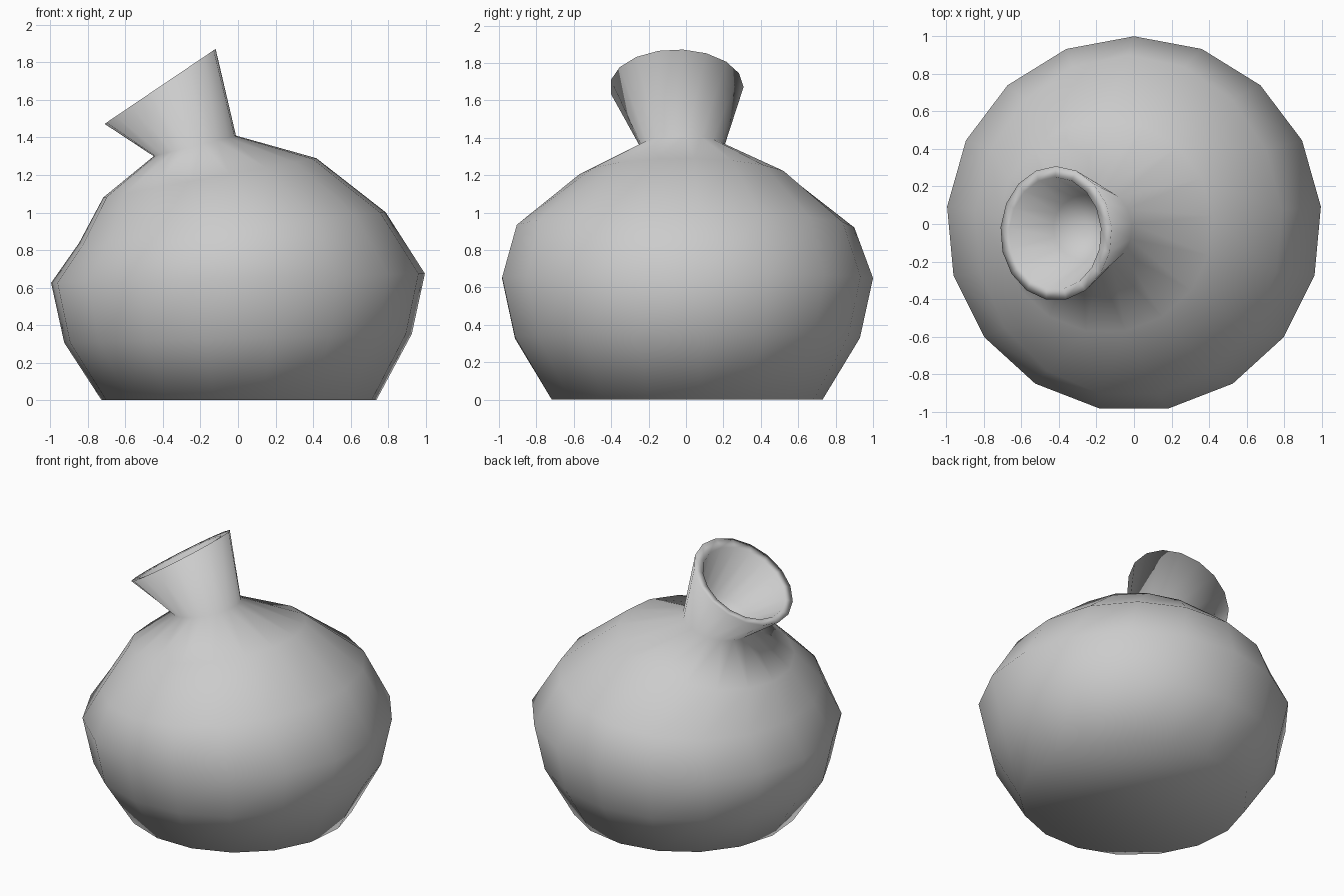
import bpy, bmesh
from math import cos, sin, pi

if "Cube" in bpy.data.objects:
    bpy.data.objects.remove(bpy.data.objects["Cube"])

SIDES = 17

# Rings from base up to the lip, then down inside the neck:
# centre x, y, z, radius x, radius y, slope of z along x
RINGS = [
    (0.005, 0.0, 0.0, 0.735, 0.73, 0.0),
    (0.0, 0.0, 0.33, 0.93, 0.93, 0.025),
    (0.0, 0.0, 0.65, 1.0, 1.0, 0.025),
    (-0.03, -0.01, 0.92, 0.82, 0.91, 0.10),
    (-0.15, -0.01, 1.185, 0.57, 0.57, 0.184),
    (-0.23, -0.02, 1.355, 0.22, 0.225, 0.25),
    (-0.415, -0.05, 1.672, 0.297, 0.358, 0.675),   # outer lip
    (-0.42, -0.05, 1.662, 0.245, 0.30, 0.67),      # inner lip
    (-0.26, -0.02, 1.42, 0.17, 0.175, 0.30),       # throat
]


def add_ring(bm, cx, cy, cz, rx, ry, slope):
    verts = []
    for k in range(SIDES):
        a = pi / 2 + 2 * pi * k / SIDES
        dx, dy = rx * cos(a), ry * sin(a)
        verts.append(bm.verts.new((cx + dx, cy + dy, cz + slope * dx)))
    return verts


# Pot with a crooked neck, lofted as one skin
bm = bmesh.new()
loops = [add_ring(bm, *r) for r in RINGS]
for low, high in zip(loops, loops[1:]):
    for i in range(SIDES):
        j = (i + 1) % SIDES
        bm.faces.new((low[i], low[j], high[j], high[i]))

# Flat base and the pit closing the throat
bm.faces.new(list(reversed(loops[0])))
pit = bm.verts.new((-0.23, -0.01, 1.33))
for i in range(SIDES):
    bm.faces.new((loops[-1][i], loops[-1][(i + 1) % SIDES], pit))

bmesh.ops.recalc_face_normals(bm, faces=bm.faces)
for f in bm.faces:
    f.smooth = True
mesh = bpy.data.meshes.new("pot")
bm.to_mesh(mesh)
bm.free()
bpy.context.collection.objects.link(bpy.data.objects.new("pot", mesh))
